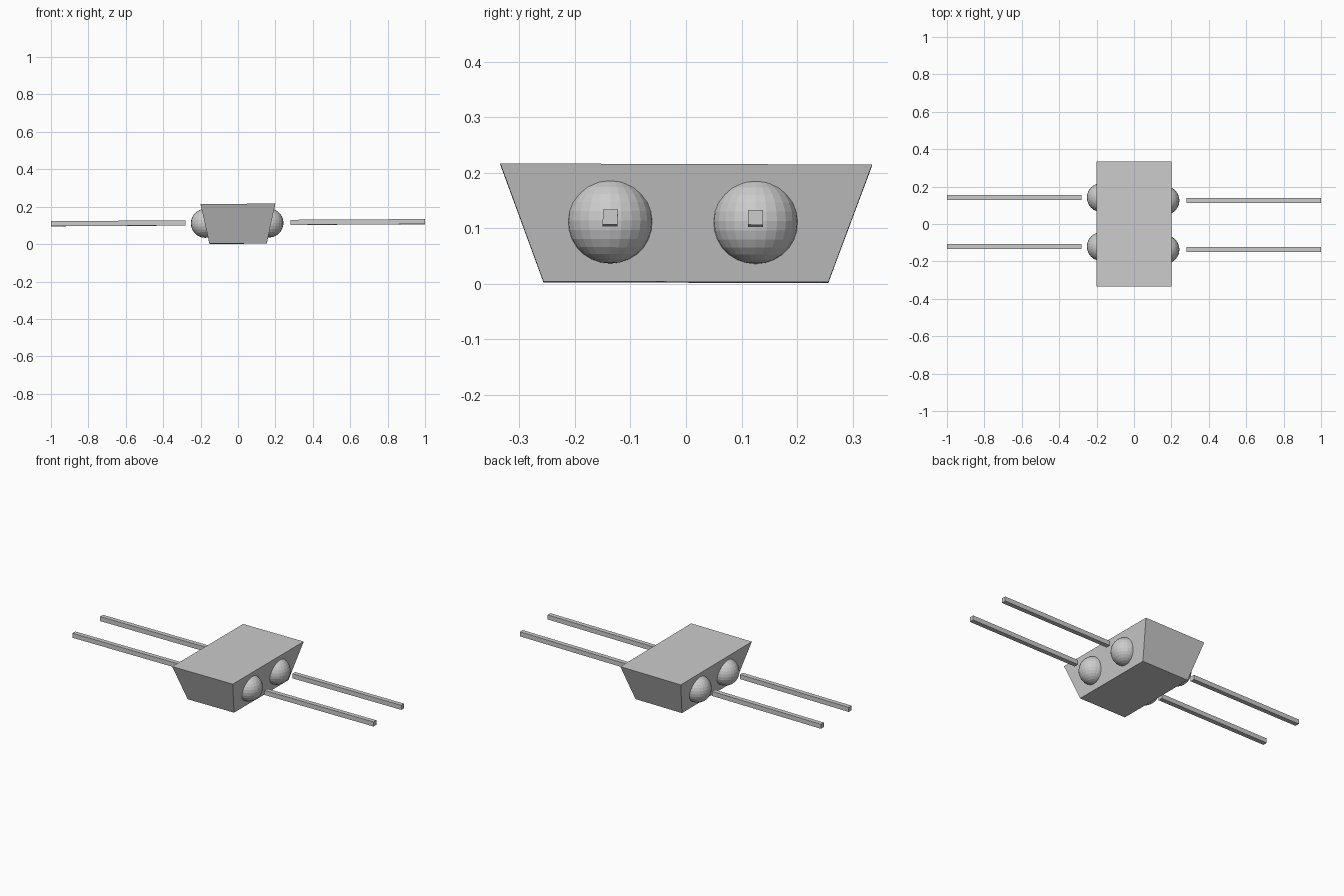
import bpy, bmesh
from mathutils import Matrix, Vector

if "Cube" in bpy.data.objects:
    bpy.data.objects.remove(bpy.data.objects["Cube"])

grey = bpy.data.materials.new("light_grey")
grey.diffuse_color = (0.6, 0.6, 0.6, 1)
grey.use_nodes = True
grey.node_tree.nodes["Principled BSDF"].inputs["Base Color"].default_value = grey.diffuse_color

# The whole model leans very slightly
TILT = Matrix.Rotation(-0.0055, 4, 'Y') @ Matrix.Rotation(-0.003, 4, 'X')
PIVOT = Matrix.Translation((0, 0, 0.11))
LEAN = PIVOT @ TILT @ PIVOT.inverted()


def finish(name, bm):
    bm.transform(LEAN)
    mesh = bpy.data.meshes.new(name)
    bm.to_mesh(mesh)
    bm.free()
    mesh.materials.append(grey)
    bpy.context.collection.objects.link(bpy.data.objects.new(name, mesh))


def block(name, lo, hi, taper=1.0):
    """Box between two corners, its bottom scaled by taper."""
    bm = bmesh.new()
    bmesh.ops.create_cube(bm, size=1)
    lo, hi = Vector(lo), Vector(hi)
    for v in bm.verts:
        s = taper if v.co.z < 0 else 1
        v.co = (lo + hi) / 2 + Vector(a * b for a, b in zip(v.co, hi - lo)) * 1
        v.co.x *= s
        v.co.y *= s
    finish(name, bm)


# Body: block narrowing towards the bottom
block("body", (-0.2, -0.335, 0.0025), (0.2, 0.335, 0.2145), 0.766)

# Ball joints and rods, two on each side
for side, sign, ball_x, shift in (("right", 1, 0.166, -0.0055), ("left", -1, -0.175, 0.0105)):
    for end, y0 in (("front", -0.131), ("back", 0.131)):
        y = y0 + shift
        bm = bmesh.new()
        bmesh.ops.create_uvsphere(bm, u_segments=24, v_segments=14, radius=0.077,
                                  matrix=Matrix.Translation((ball_x, y, 0.112)))
        finish(f"{end}_{side}_joint", bm)
        x = sorted((sign * 0.281, sign * 1.0))
        block(f"{end}_{side}_rod", (x[0], y - 0.0135, 0.101), (x[1], y + 0.0135, 0.128))
